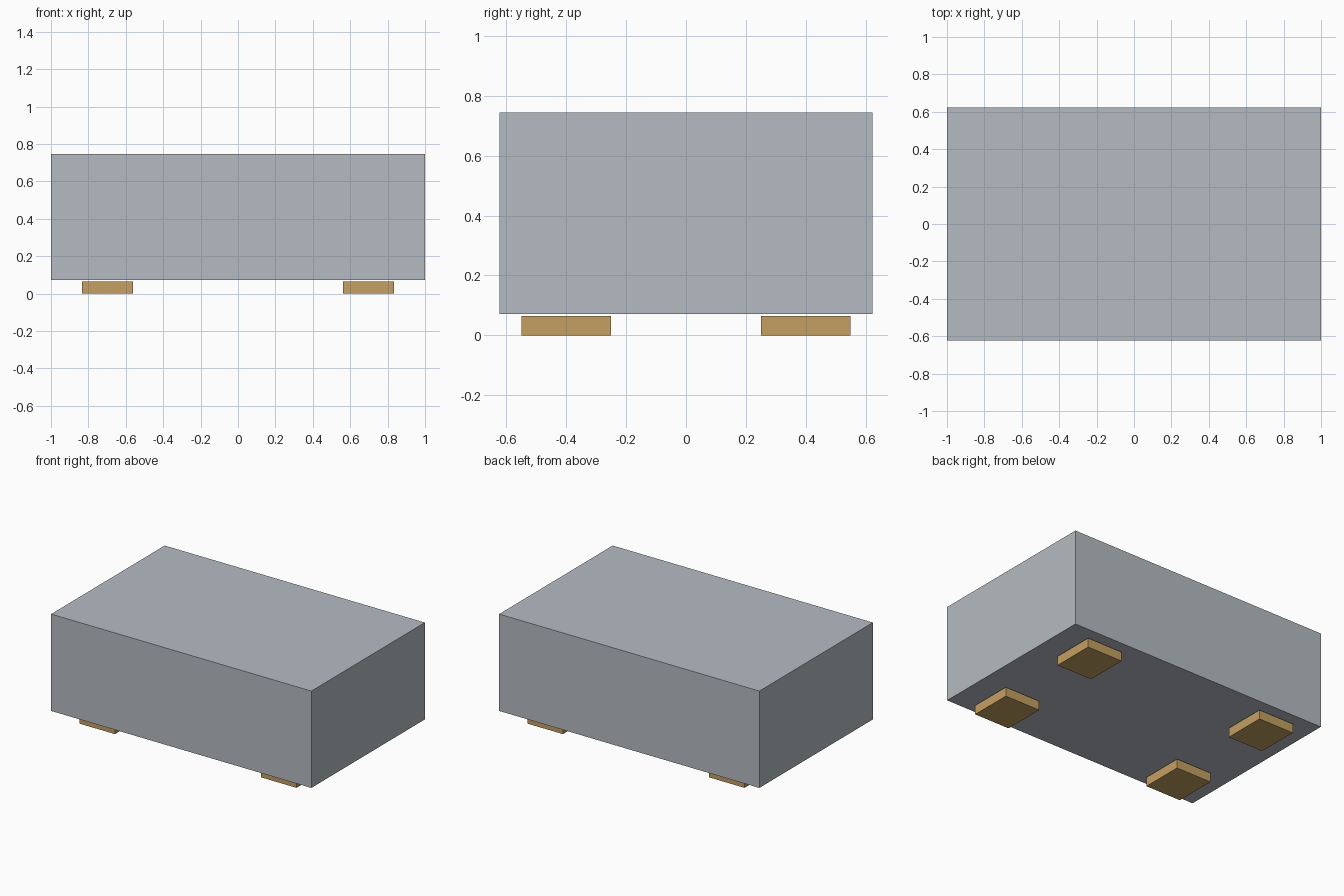
import bpy

default = bpy.data.objects.get("Cube")
if default:
    bpy.data.objects.remove(default, do_unlink=True)


def make_material(name, rgb):
    mat = bpy.data.materials.new(name)
    mat.use_nodes = True
    colour = (*rgb, 1.0)
    mat.diffuse_color = colour
    mat.node_tree.nodes["Principled BSDF"].inputs["Base Color"].default_value = colour
    return mat


def make_box(name, center, size, mat):
    bpy.ops.mesh.primitive_cube_add(size=1, location=center)
    obj = bpy.context.object
    obj.name = name
    obj.scale = size
    bpy.ops.object.transform_apply(location=False, rotation=False, scale=True)
    obj.data.materials.append(mat)
    return obj


grey = make_material("silver_grey", (0.46, 0.50, 0.54))
gold = make_material("gold", (0.55, 0.35, 0.12))

# Component body, floating just above the pads
BOTTOM, TOP = 0.072, 0.745
make_box("body", (0, 0, (BOTTOM + TOP) / 2), (2, 1.246, TOP - BOTTOM), grey)

# Four contact pads, one near each corner
PAD_HEIGHT = 0.064
for x_name, x in (("left", 0.698), ("right", -0.698)):
    for y_name, y in (("front", -0.4), ("back", 0.4)):
        make_box(f"{y_name}_{x_name}_pad", (x, y, PAD_HEIGHT / 2),
                 (0.272, 0.298, PAD_HEIGHT), gold)
